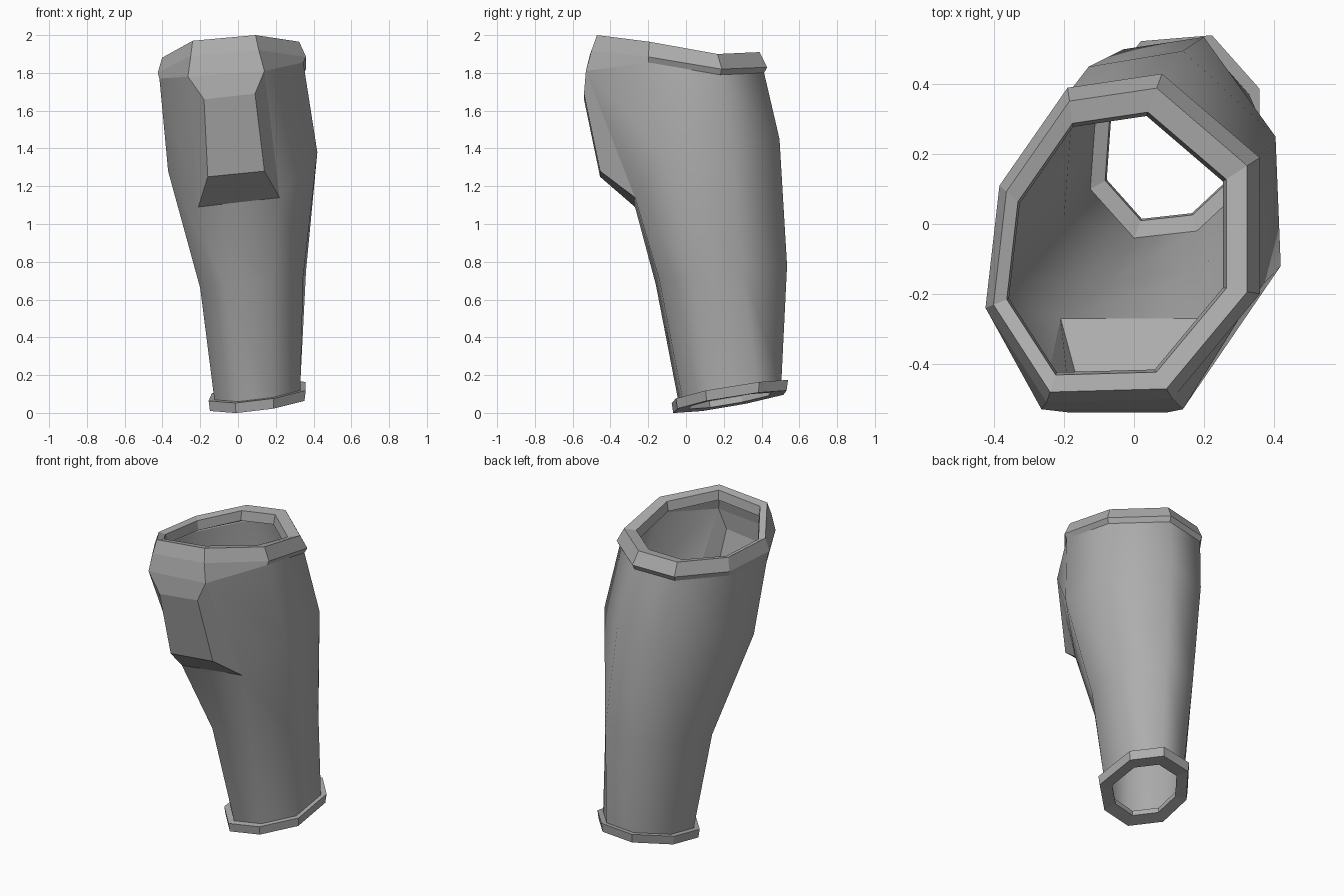
import bpy
import bmesh
from mathutils import Vector

cube = bpy.data.objects.get("Cube")
if cube:
    bpy.data.objects.remove(cube, do_unlink=True)

grey = bpy.data.materials.new("armour grey")
grey.use_nodes = True
COLOUR = (0.42, 0.42, 0.42, 1)
grey.diffuse_color = COLOUR
grey.node_tree.nodes["Principled BSDF"].inputs["Base Color"].default_value = COLOUR


def scaled(ring, centre, factor, drop=0.0):
    """Scale a ring sideways about a centre and lower it."""
    cx, cy = centre
    return [Vector((cx + (p.x - cx) * factor, cy + (p.y - cy) * factor, p.z - drop))
            for p in ring]


def make_object(name, faces, smooth=False):
    """Build an object from faces given as lists of points."""
    bm = bmesh.new()
    for face in faces:
        bm.faces.new([bm.verts.new(p) for p in face])
    bmesh.ops.remove_doubles(bm, verts=bm.verts, dist=0.0001)
    for f in bm.faces:
        f.smooth = smooth
    mesh = bpy.data.meshes.new(name)
    bm.to_mesh(mesh)
    bm.free()
    mesh.materials.append(grey)
    obj = bpy.data.objects.new(name, mesh)
    bpy.context.collection.objects.link(obj)
    return obj


def loft(rings, closed=False):
    """Quads between rings listed from top to bottom, facing outwards."""
    faces = []
    following = rings[1:] + (rings[:1] if closed else [])
    for upper, lower in zip(rings, following):
        count = len(upper)
        for i in range(count):
            j = (i + 1) % count
            faces.append([upper[i], lower[i], lower[j], upper[j]])
    return faces


def points(*coords):
    return [Vector(c) for c in coords]


# Rings run anticlockwise, starting with the two front corners
outline = points((-.25, -.51, 1.97), (.11, -.50, 2.0), (.36, -.20, 1.965), (.36, .19, 1.90),
                 (.08, .43, 1.91), (-.19, .39, 1.89), (-.385, .11, 1.87), (-.425, -.24, 1.88))
calf = points((-.21, -.27, 1.09), (.22, -.27, 1.14), (.42, -.12, 1.38), (.405, .25, 1.4),
              (.14, .495, 1.45), (-.13, .45, 1.42), (-.36, .13, 1.35), (-.37, -.16, 1.28))
shin = points((-.07, -.16, .68), (.18, -.14, .7), (.345, .03, .72), (.36, .3, .75),
              (.2, .535, .78), (-.03, .5, .75), (-.18, .28, .7), (-.2, .02, .66))


def ankle_height(x, y):
    return .011 + .1 * x + .16 * y


ankle = [Vector((x, y, ankle_height(x, y) + .055)) for x, y in (
    (0, -.04), (.18, -.02), (.33, .12), (.33, .37), (.21, .505), (.03, .49), (-.11, .31), (-.125, .1))]

# Top rim
top_centre = (-.12, -.12)
rim_low = scaled(outline, top_centre, 1, .08)
rim_top = scaled(outline, top_centre, .925)
rim_inner = scaled(outline, top_centre, .8, .01)
collar = scaled(outline, top_centre, .97, .11)
collar[0] = Vector((-.265, -.53, 1.78))
collar[1] = Vector((.14, -.53, 1.81))
lip = scaled(outline, top_centre, .78, .07)
lip_outer = scaled(outline, top_centre, .95, .10)
make_object("top_rim", loft([lip_outer, lip, rim_inner, rim_top, rim_low, collar]))

# Shell, with the front panel left open for the knee plate
faces = [f for f in loft([collar, calf, shin, ankle])
         if not (f[0] == collar[0] and f[3] == collar[1])]
make_object("shin_shell", faces, smooth=True)

# Raised knee plate
left_edge = [collar[0], *points((-.18, -.54, 1.66), (-.16, -.455, 1.25)), calf[0]]
right_edge = [collar[1], *points((.09, -.54, 1.69), (.14, -.455, 1.28)), calf[1]]
plate = [[left_edge[i], left_edge[i + 1], right_edge[i + 1], right_edge[i]] for i in range(3)]
plate += [left_edge[::-1], right_edge]
make_object("knee_plate", plate)

# Ankle rim, tilted with the end of the shell
ankle_centre = (.11, .235)
outer_top = scaled(ankle, ankle_centre, 1.13)
outer_low = scaled(ankle, ankle_centre, 1.10)
inner_low = scaled(ankle, ankle_centre, .8)
inner_top = scaled(ankle, ankle_centre, .82)
for ring, lift in ((outer_top, .055), (outer_low, 0), (inner_low, .005), (inner_top, .04)):
    for p in ring:
        p.z = ankle_height(p.x, p.y) + lift
make_object("ankle_rim", loft([ankle, outer_top, outer_low, inner_low, inner_top], closed=True))
